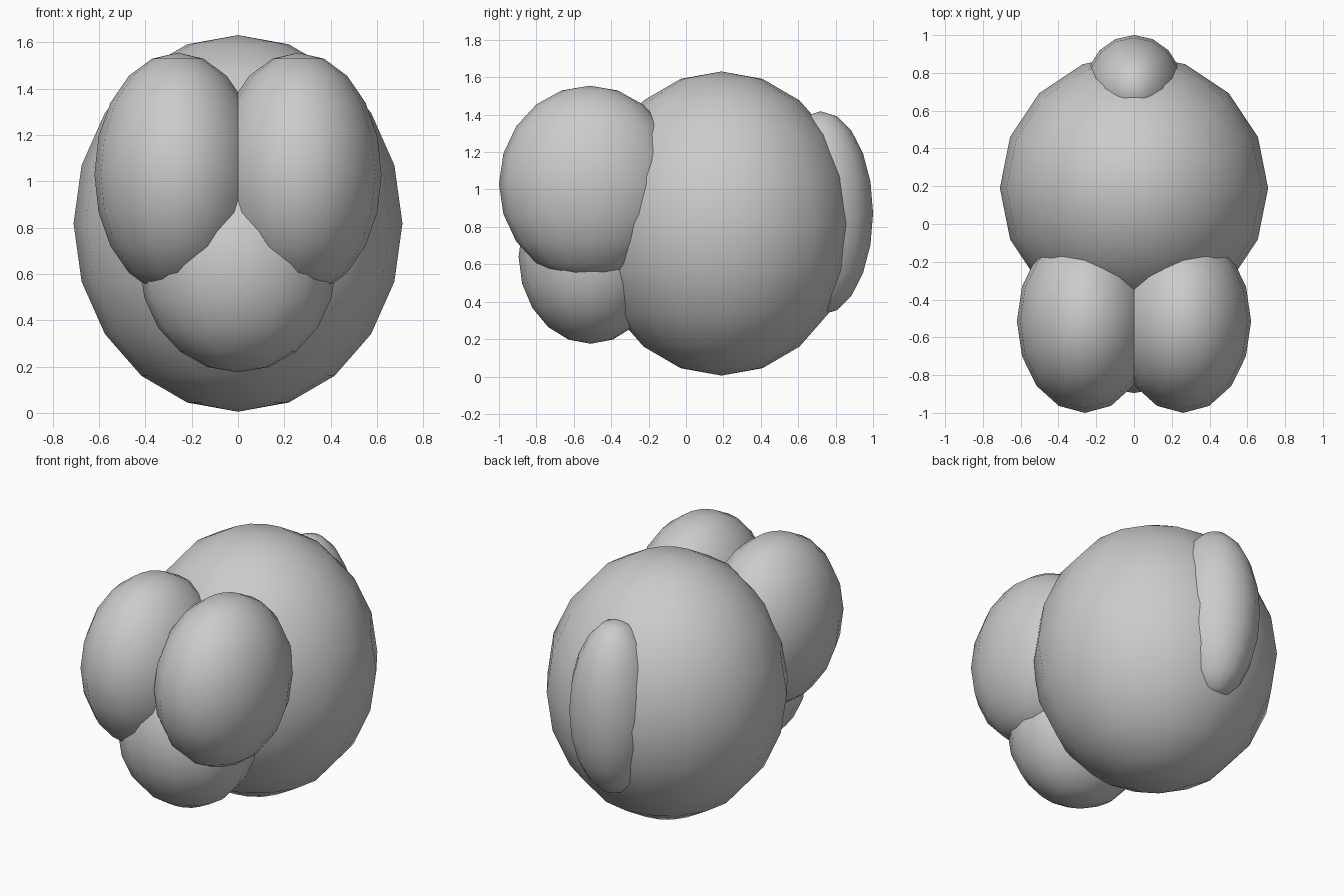
import bpy

if "Cube" in bpy.data.objects:
    bpy.data.objects.remove(bpy.data.objects["Cube"])


def ellipsoid(name, centre, radii):
    """Smooth 16 x 10 sphere stretched to the given radii."""
    bpy.ops.mesh.primitive_uv_sphere_add(segments=16, ring_count=10, radius=1, location=centre)
    ob = bpy.context.object
    ob.name = name
    ob.scale = radii
    bpy.ops.object.transform_apply(location=False, rotation=False, scale=True)
    bpy.ops.object.shade_smooth()
    return ob


# Large main body
ellipsoid("body", (0, 0.19, 0.818), (0.71, 0.71, 0.813))

# Pair of upper front lobes, mirrored across x
for side, sx in (("right", 1), ("left", -1)):
    ellipsoid(f"front_lobe_{side}", (sx * 0.26, -0.515, 1.03), (0.36, 0.485, 0.525))

# Lower front lobe between them
ellipsoid("lower_front_lobe", (0, -0.51, 0.64), (0.425, 0.385, 0.465))

# Narrow ridge on the back
ellipsoid("back_ridge", (0, 0.72, 0.873), (0.26, 0.28, 0.545))
